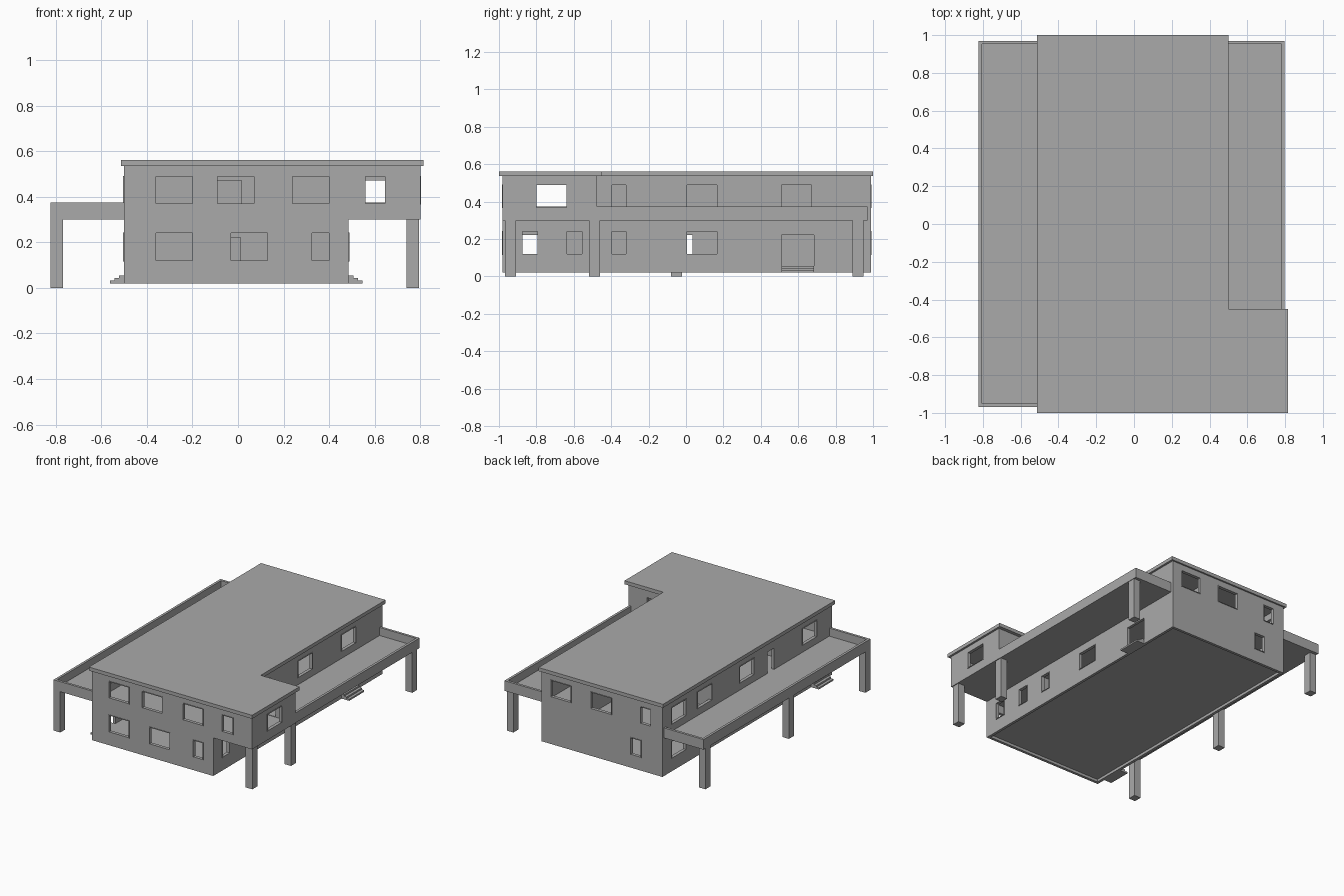
import bpy, bmesh
from mathutils import Vector

if "Cube" in bpy.data.objects:
    bpy.data.objects.remove(bpy.data.objects["Cube"])

grey = bpy.data.materials.new("light_grey")
grey.diffuse_color = (0.4, 0.4, 0.4, 1)
grey.use_nodes = True
grey.node_tree.nodes["Principled BSDF"].inputs["Base Color"].default_value = grey.diffuse_color

T = 0.02                                   # wall thickness
L, R, RB = -0.50, 0.485, 0.80              # left, right and upper-block right
F, B, BB = -0.98, 0.988, -0.475            # front, back and upper-block back
BASE, MID, TOP = 0.02, 0.30, 0.536         # wall foot, upper storey, wall top
LO, UP = (0.12, 0.24), (0.37, 0.488)       # window heights per storey
DLO, DUP = (0.055, 0.222), (0.315, 0.472)  # door heights per storey


def finish(name, bm):
    bmesh.ops.recalc_face_normals(bm, faces=bm.faces)
    me = bpy.data.meshes.new(name)
    bm.to_mesh(me)
    bm.free()
    me.materials.append(grey)
    ob = bpy.data.objects.new(name, me)
    bpy.context.collection.objects.link(ob)
    return ob


def box(name, x0, x1, y0, y1, z0, z1):
    bm = bmesh.new()
    bmesh.ops.create_cube(bm, size=1)
    for v in bm.verts:
        v.co = ((x0 + x1) / 2 + v.co.x * (x1 - x0),
                (y0 + y1) / 2 + v.co.y * (y1 - y0),
                (z0 + z1) / 2 + v.co.z * (z1 - z0))
    return finish(name, bm)


def prism(name, pts, z0, z1):
    bm = bmesh.new()
    f = bm.faces.new([bm.verts.new((x, y, z0)) for x, y in pts])
    top = bmesh.ops.extrude_face_region(bm, geom=[f])["geom"]
    for v in top:
        if isinstance(v, bmesh.types.BMVert):
            v.co.z = z1
    return finish(name, bm)


def panel(name, axis, a0, a1, u0, u1, z0, z1, holes=()):
    """Upright panel running along axis, a0..a1 thick, with rectangular holes (u0, u1, z0, z1)."""
    us = sorted({u0, u1, *[min(max(h[i], u0), u1) for h in holes for i in (0, 1)]})
    zs = sorted({z0, z1, *[min(max(h[i], z0), z1) for h in holes for i in (2, 3)]})
    bm = bmesh.new()
    cache = {}

    def vert(u, z):
        if (u, z) not in cache:
            cache[u, z] = bm.verts.new((u, a0, z) if axis == "x" else (a0, u, z))
        return cache[u, z]

    for ua, ub in zip(us, us[1:]):
        for za, zb in zip(zs, zs[1:]):
            um, zm = (ua + ub) / 2, (za + zb) / 2
            if not any(h[0] < um < h[1] and h[2] < zm < h[3] for h in holes):
                bm.faces.new([vert(ua, za), vert(ub, za), vert(ub, zb), vert(ua, zb)])
    ext = bmesh.ops.extrude_face_region(bm, geom=bm.faces[:])["geom"]
    off = Vector((0, a1 - a0, 0)) if axis == "x" else Vector((a1 - a0, 0, 0))
    bmesh.ops.translate(bm, vec=off, verts=[g for g in ext if isinstance(g, bmesh.types.BMVert)])
    bmesh.ops.recalc_face_normals(bm, faces=bm.faces)
    return finish(name, bm)


def outer_wall(name, axis, face, out, u0, u1, z0, z1, windows, gaps=()):
    """Wall with its outer face at `face`, plus thin raised frames round the windows."""
    panel(name, axis, face - out * T, face, u0, u1, z0, z1, [*windows, *gaps])
    e = 0.004
    for w in windows:
        panel(name + "_window_frame", axis, face, face + out * e,
              w[0] - e, w[1] + e, w[2] - e, w[3] + e, [w])


def wins(height, *spans):
    return [(a, b, *height) for a, b in spans]


# Outer walls
outer_wall("front_wall", "x", F, -1, L, RB, BASE, TOP,
           wins(UP, (-0.36, -0.20), (-0.09, 0.07), (0.24, 0.40), (0.56, 0.645))
           + wins(LO, (-0.36, -0.20), (-0.03, 0.13), (0.325, 0.40)),
           [(R, RB, BASE, MID)])
outer_wall("back_wall", "x", B, 1, L, R, BASE, TOP,
           wins(UP, (0.245, 0.405), (-0.085, 0.08), (-0.405, -0.325))
           + wins(LO, (-0.325, -0.245)))
outer_wall("left_wall", "y", L, -1, F + T, B - T, BASE, TOP,
           wins(UP, (0.72, 0.88), (0.42, 0.58), (-0.07, 0.09), (-0.80, -0.64))
           + wins(LO, (0.72, 0.88), (-0.07, 0.09)),
           [(-0.31, -0.23, *DUP), (-0.91, -0.74, *DLO)])
outer_wall("right_wall", "y", R, 1, F + T, B - T, BASE, TOP,
           wins(UP, (-0.395, -0.32), (0.005, 0.165), (0.51, 0.67))
           + wins(LO, (-0.875, -0.795), (-0.635, -0.555), (-0.395, -0.32), (0.005, 0.165)),
           [(0.51, 0.685, *DLO), (F, BB - T, MID + 0.012, TOP)])

# Overhanging upper block at the front right
outer_wall("block_side_wall", "y", RB, 1, F + T, BB - T, MID, TOP, wins(UP, (-0.80, -0.64)))
panel("block_back_wall", "x", BB - T, BB, R, RB, MID, TOP, [(0.555, 0.65, *DUP)])

# Interior partitions with doorways
panel("cross_partition", "x", BB - T, BB, L + T, R - T, 0.055, TOP,
      [(-0.15, 0.012, *DLO), (-0.15, 0.015, *DUP)])
panel("long_partition", "y", 0.10, 0.12, BB, B - T, 0.055, TOP, [(-0.12, 0.035, *DLO)])
panel("rear_partition", "x", 0.40, 0.42, L + T, 0.10, 0.055, TOP)

# Floors
box("ground_floor", L + T, R - T, F + T, B - T, 0.04, 0.055)
box("upper_floor", L + T, R - T, F + T, B - T, MID, 0.312)
box("block_floor", R, RB - T, F + T, BB - T, MID, 0.312)

# Flat roof slab with notch
prism("roof", [(-0.513, -1), (0.815, -1), (0.815, -0.45), (0.50, -0.45), (0.50, 1), (-0.513, 1)],
      TOP, 0.562)


# Balconies: slab with parapet on the open sides
def balcony(name, inner, outer, y0, y1, front_parapet):
    s = 1 if outer > inner else -1
    p = 0.018
    rim = outer - s * p
    ys = y0 + (p if front_parapet else 0)
    box(name + "_slab", min(inner, rim), max(inner, rim), ys, y1 - p, MID, 0.315)
    box(name + "_side_parapet", min(rim, outer), max(rim, outer), y0, y1, MID, 0.374)
    box(name + "_back_parapet", min(inner, rim), max(inner, rim), y1 - p, y1, MID, 0.374)
    if front_parapet:
        box(name + "_front_parapet", min(inner, rim), max(inner, rim), y0, y0 + p, MID, 0.374)


balcony("left_balcony", L, -0.822, -0.968, 0.97, True)
balcony("right_balcony", R, 0.798, BB, 0.97, False)

# Square columns
for side, x0, ys in (("left", -0.822, (-0.968, -0.08, 0.89)), ("right", 0.74, (-0.968, -0.518, 0.89))):
    for y in ys:
        box(side + "_column", x0, x0 + 0.054, y, y + 0.058, 0, MID)

# Entrance steps
for side, x, s, y0, y1 in (("left", L, -1, -0.91, -0.74), ("right", R, 1, 0.51, 0.685)):
    for i in range(3):
        xe = x + s * (0.062 - 0.02 * i)
        z = BASE + 0.0117 * i
        box(side + "_step", min(x, xe), max(x, xe), y0, y1, z, z + 0.0117)
